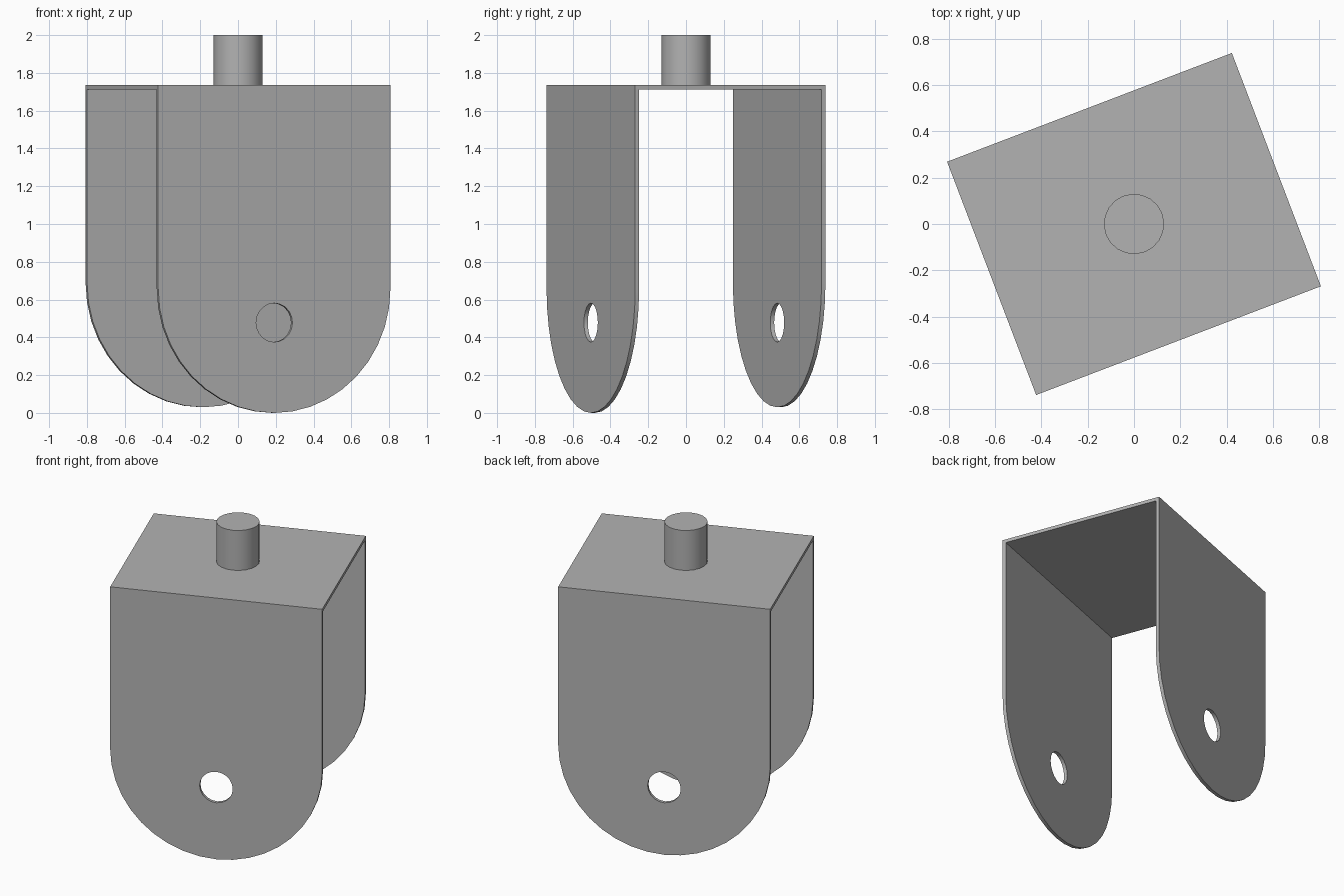
import bpy
import bmesh
import math
from mathutils import Vector

cube = bpy.data.objects.get("Cube")
if cube:
    bpy.data.objects.remove(cube, do_unlink=True)

WIDTH, DEPTH, THICK = 1.316, 1.078, 0.022
TOP, POST_TOP = 1.735, 2.0
TURN = math.radians(20.9)
HOLE_Z, HOLE_R = 0.478, 0.103

grey = bpy.data.materials.new("plain_grey")
grey.use_nodes = True
colour = (0.45, 0.45, 0.45, 1)
grey.diffuse_color = colour
grey.node_tree.nodes["Principled BSDF"].inputs["Base Color"].default_value = colour


def finish(bm, name):
    """Turn a bmesh into a shaded, coloured, rotated object."""
    bmesh.ops.recalc_face_normals(bm, faces=bm.faces)
    mesh = bpy.data.meshes.new(name)
    bm.to_mesh(mesh)
    bm.free()
    mesh.materials.append(grey)
    obj = bpy.data.objects.new(name, mesh)
    bpy.context.collection.objects.link(obj)
    obj.rotation_euler.z = TURN
    bpy.ops.object.select_all(action='DESELECT')
    obj.select_set(True)
    bpy.context.view_layer.objects.active = obj
    bpy.ops.object.shade_smooth_by_angle(angle=math.radians(30))
    return obj


def arc(radius, z, start, end, steps):
    angles = [start + (end - start) * i / steps for i in range(steps + 1)]
    return [(radius * math.cos(a), z + radius * math.sin(a)) for a in angles]


def leg(name, side, bottom):
    """Round-ended plate with a pin hole, mitred into the top plate."""
    bm = bmesh.new()
    half = WIDTH / 2
    outline = [(half, TOP), (-half, TOP)]
    outline += arc(half, bottom + half, math.pi, 2 * math.pi, 20)
    hole = arc(HOLE_R, HOLE_Z, 0, 2 * math.pi, 20)[:-1]
    edges = []
    for loop in (outline, hole):
        verts = [bm.verts.new((x, side * DEPTH / 2, z)) for x, z in loop]
        edges += [bm.edges.new((verts[i - 1], verts[i])) for i in range(len(verts))]
    bmesh.ops.triangle_fill(bm, edges=edges, use_beauty=True,
                            normal=Vector((0, side, 0)))
    made = bmesh.ops.extrude_face_region(bm, geom=bm.faces[:])["geom"]
    for v in made:
        if isinstance(v, bmesh.types.BMVert):
            v.co.y -= side * THICK
            if v.co.z > TOP - THICK:
                v.co.z -= THICK
    return finish(bm, name)


# Two side plates; the rear one is slightly shorter
leg("front_plate", -1, 0.0)
leg("back_plate", 1, 0.03)

# Top plate with mitred front and back edges
bm = bmesh.new()
bmesh.ops.create_cube(bm, size=1)
for v in bm.verts:
    inset = 0 if v.co.z > 0 else THICK
    v.co = (v.co.x * WIDTH, v.co.y * (DEPTH - 2 * inset), TOP - inset)
finish(bm, "top_plate")

# Round mounting post
bm = bmesh.new()
bmesh.ops.create_cone(bm, cap_ends=True, segments=20, radius1=0.13,
                      radius2=0.13, depth=POST_TOP - TOP)
bmesh.ops.translate(bm, verts=bm.verts, vec=(0, 0, (POST_TOP + TOP) / 2))
finish(bm, "mounting_post")
